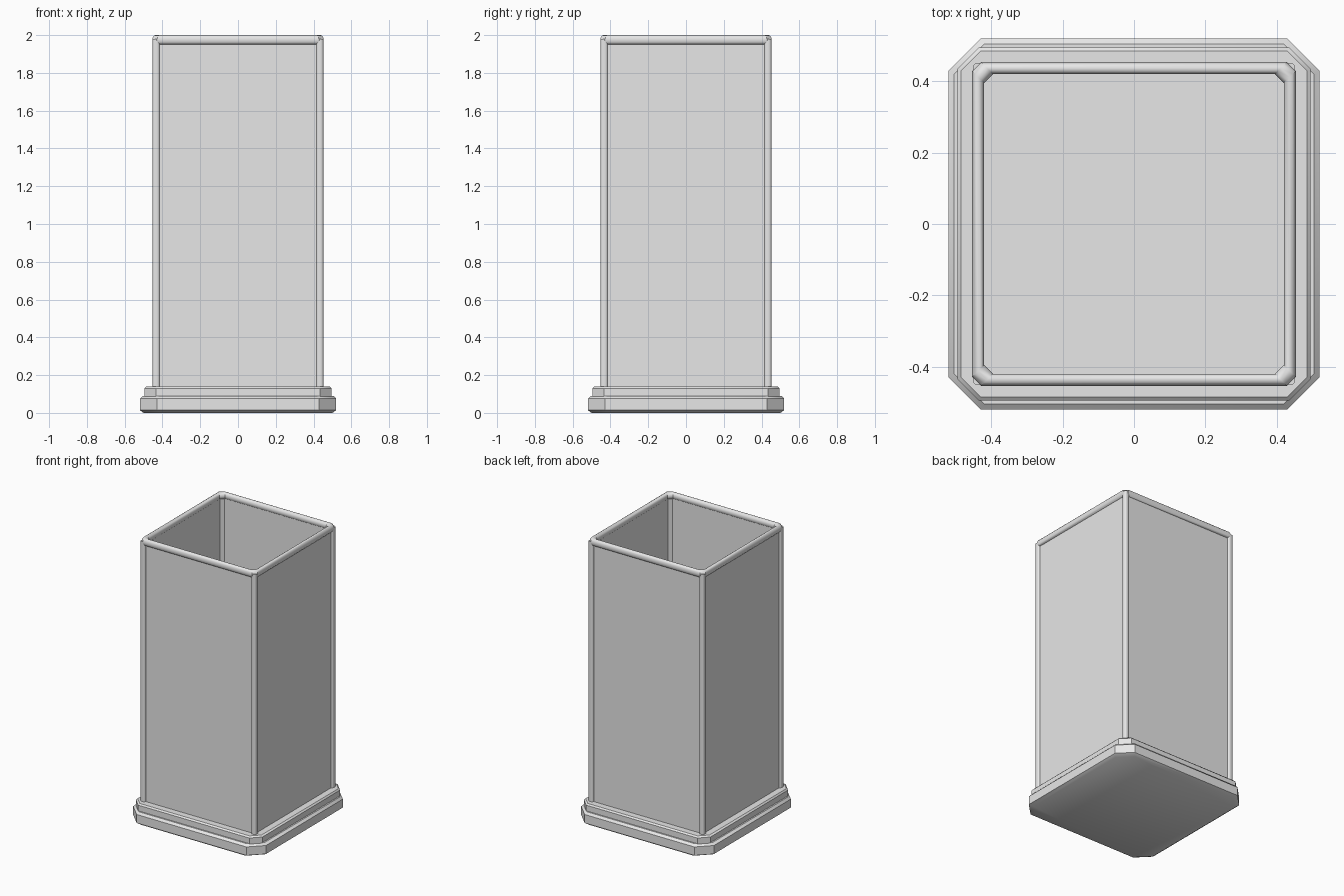
import bpy, bmesh, math

if "Cube" in bpy.data.objects:
    bpy.data.objects.remove(bpy.data.objects["Cube"], do_unlink=True)

grey = bpy.data.materials.new("light_grey")
grey.use_nodes = True
grey.diffuse_color = (0.8, 0.8, 0.8, 1)
grey.node_tree.nodes["Principled BSDF"].inputs["Base Color"].default_value = (0.8, 0.8, 0.8, 1)


def add_object(name, bm):
    bmesh.ops.recalc_face_normals(bm, faces=bm.faces)
    mesh = bpy.data.meshes.new(name)
    bm.to_mesh(mesh)
    bm.free()
    mesh.materials.append(grey)
    ob = bpy.data.objects.new(name, mesh)
    bpy.context.collection.objects.link(ob)
    bpy.ops.object.select_all(action="DESELECT")
    ob.select_set(True)
    bpy.context.view_layer.objects.active = ob
    bpy.ops.object.shade_smooth_by_angle(angle=math.radians(35))
    return ob


def outline(half, cut):
    """Square outline with its four corners cut off."""
    a, b = half, half - cut
    return [(a, -b), (a, b), (b, a), (-b, a), (-a, b), (-a, -b), (-b, -a), (b, -a)]


def loft(name, profile, closed=False):
    """Stack cut-corner outlines given as (half width, corner cut, height)."""
    bm = bmesh.new()
    loops = [[bm.verts.new((x, y, z)) for x, y in outline(h, c)] for h, c, z in profile]
    pairs = list(zip(loops, loops[1:]))
    if closed:
        pairs.append((loops[-1], loops[0]))
    for low, high in pairs:
        for i in range(8):
            j = (i + 1) % 8
            bm.faces.new((low[i], low[j], high[j], high[i]))
    if not closed:
        bm.faces.new(loops[0][::-1])
        bm.faces.new(loops[-1])
    return add_object(name, bm)


# Stepped foot with cut corners
loft("lower_base", [(0.50, 0.09, 0), (0.52, 0.09, 0.015), (0.52, 0.09, 0.075),
                    (0.505, 0.085, 0.09)])
loft("upper_base", [(0.495, 0.06, 0.08), (0.495, 0.06, 0.13), (0.485, 0.055, 0.14)])

# Hollow body with thin walls
loft("wall_panels", [(0.44, 0.02, 0.13), (0.44, 0.02, 1.97),
                     (0.425, 0.02, 1.97), (0.425, 0.02, 0.13)], closed=True)

# Rounded rim around the open top
rim = []
for i in range(12):
    t = math.tau * i / 12
    rim.append((0.437 + 0.017 * math.cos(t), 0.025, 1.975 + 0.025 * math.sin(t)))
loft("top_rim", rim, closed=True)

# Rounded corner posts
for side_y, depth in (("front", -1), ("back", 1)):
    for side_x, across in (("right", -1), ("left", 1)):
        bm = bmesh.new()
        bmesh.ops.create_cube(bm, size=1)
        for v in bm.verts:
            v.co.x = across * 0.433 + v.co.x * 0.038
            v.co.y = depth * 0.433 + v.co.y * 0.038
            v.co.z = 1.05 + v.co.z * 1.86
        upright = [e for e in bm.edges
                   if abs(e.verts[0].co.z - e.verts[1].co.z) > 1]
        bmesh.ops.bevel(bm, geom=upright, offset=0.013, segments=3,
                        profile=0.5, affect="EDGES")
        add_object(f"{side_y}_{side_x}_post", bm)
